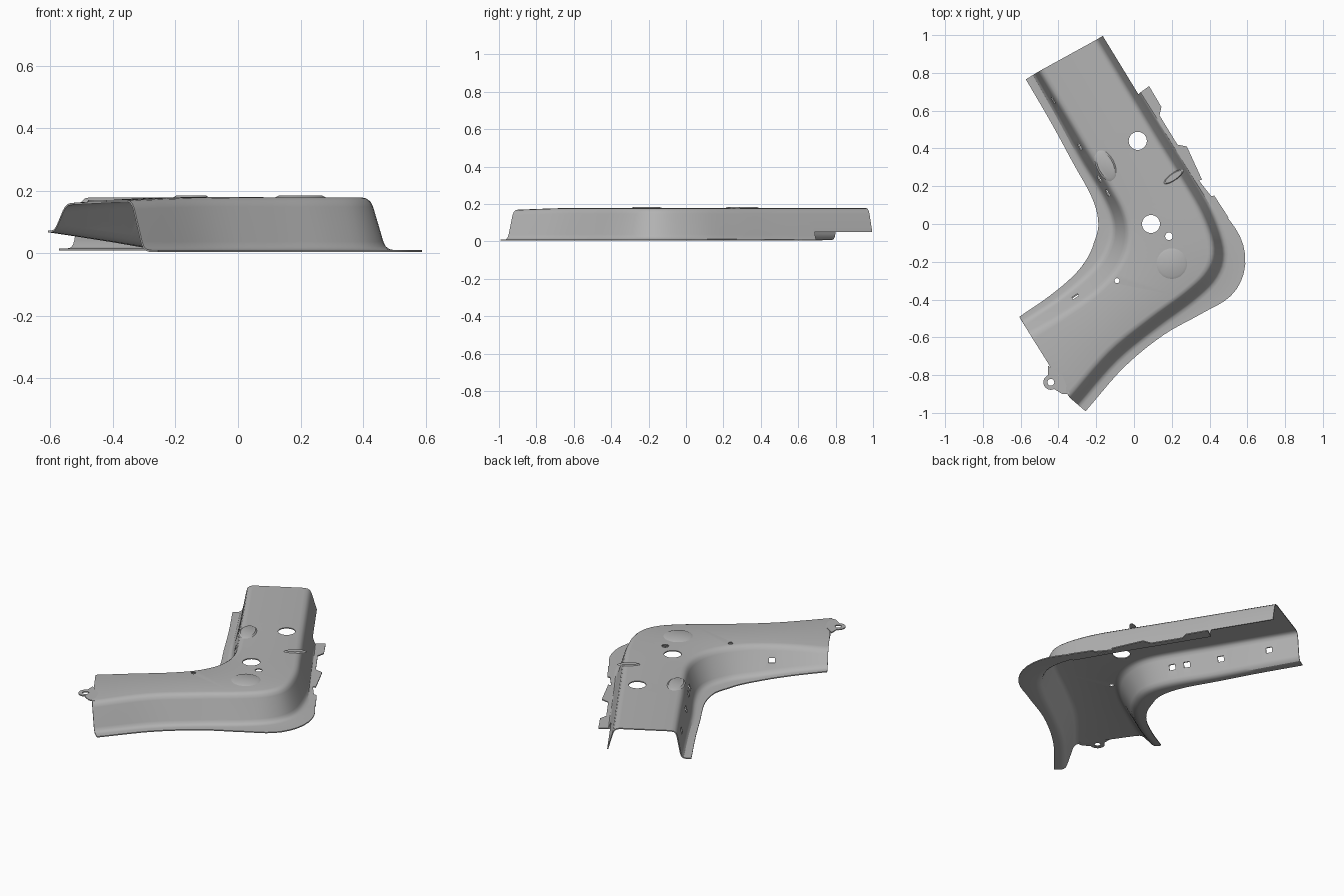
import bpy, bmesh, math
from mathutils import Vector, Matrix

old = bpy.data.objects.get("Cube")
if old:
    bpy.data.objects.remove(old, do_unlink=True)

steel = bpy.data.materials.new("plain_grey_steel")
steel.use_nodes = True
GREY = (0.45, 0.45, 0.45, 1)
steel.diffuse_color = GREY
steel.node_tree.nodes["Principled BSDF"].inputs["Base Color"].default_value = GREY

STEPS = 5       # samples between stations
SHEET = 0.006   # metal thickness
TOP = 0.176


def make_object(name, bm):
    bmesh.ops.recalc_face_normals(bm, faces=bm.faces)
    mesh = bpy.data.meshes.new(name)
    bm.to_mesh(mesh)
    bm.free()
    mesh.materials.append(steel)
    obj = bpy.data.objects.new(name, mesh)
    bpy.context.collection.objects.link(obj)
    return obj


def activate(obj):
    bpy.ops.object.select_all(action='DESELECT')
    obj.select_set(True)
    bpy.context.view_layer.objects.active = obj


def smooth(values):
    """Catmull-Rom samples through a list of vectors."""
    pts = [2 * values[0] - values[1]] + values + [2 * values[-1] - values[-2]]
    out = []
    for a, b, c, d in zip(pts, pts[1:], pts[2:], pts[3:]):
        for k in range(STEPS):
            t = k / STEPS
            out.append(0.5 * (2 * b + (c - a) * t + (2 * a - 5 * b + 4 * c - d) * t * t
                              + (3 * b - a - 3 * c + d) * t ** 3))
    return out + [values[-1]]


def rail_sections(line, slope, flange, foot_z, top_z, side):
    """Top edge, wall foot and flange edge for each sample of one side."""
    edge = smooth([Vector(p) for p in line])
    extra = smooth([Vector(v) for v in zip(slope, flange, foot_z)])
    tops = smooth([Vector((z, 0)) for z in top_z])
    rows = []
    for i, p in enumerate(edge):
        t = (edge[min(i + 1, len(edge) - 1)] - edge[max(i - 1, 0)]).normalized()
        n = Vector((-t.y, t.x)) * side
        s, f, z = extra[i]
        rows.append([(p + n * (s + f)).to_3d() + Vector((0, 0, z)),
                     (p + n * s).to_3d() + Vector((0, 0, z)),
                     p.to_3d() + Vector((0, 0, tops[i].x))])
    return rows


def rounded(points, radius):
    """Round the inner corners of a section."""
    out = [points[0]]
    for a, b, c in zip(points, points[1:], points[2:]):
        p = b + (a - b).normalized() * min(radius, (a - b).length * 0.45)
        q = b + (c - b).normalized() * min(radius, (c - b).length * 0.45)
        for k in range(4):
            t = k / 3
            out.append(p * (1 - t) ** 2 + b * 2 * t * (1 - t) + q * t * t)
    return out + [points[-1]]


def plate(name, outline, z):
    bm = bmesh.new()
    face = bm.faces.new([bm.verts.new((x, y, z)) for x, y in outline])
    up = bmesh.ops.extrude_face_region(bm, geom=[face])["geom"]
    bmesh.ops.translate(bm, verts=[v for v in up if isinstance(v, bmesh.types.BMVert)],
                        vec=(0, 0, SHEET))
    return make_object(name, bm)


# Edge lines of the channel, from the back arm round the bend to the front arm
inner_line = [(-.50, .81), (-.36, .58), (-.24, .38), (-.13, .20), (-.06, .07), (-.035, -.04),
              (-.05, -.15), (-.11, -.26), (-.22, -.37), (-.38, -.48), (-.55, -.585)]
outer_line = [(-.20, .975), (-.02, .68), (.12, .45), (.25, .24), (.36, .05), (.42, -.13),
              (.39, -.25), (.28, -.36), (.09, -.50), (-.13, -.68), (-.34, -.92)]
inner = rail_sections(inner_line,
                      [.03, .04, .05, .05, .06, .07, .08, .08, .08, .07, .07],
                      [.055, .05, .05, .06, .08, .09, .09, .08, .06, .05, .04],
                      [.012] * 7 + [.014, .022, .045, .07],
                      [TOP] * 9 + [.17, .157], -1)
outer = rail_sections(outer_line, [.05] * 11,
                      [.01, .01, .02, .02, .05, .11, .13, .09, .06, .06, .06],
                      [.007] * 11, [TOP] * 10 + [.168], 1)

# Pressed channel: flange, wall, top, wall, flange
bm = bmesh.new()
rows = [[bm.verts.new(p) for p in rounded(a + b[::-1], 0.03)] for a, b in zip(inner, outer)]
for r, s in zip(rows, rows[1:]):
    for j in range(len(r) - 1):
        bm.faces.new((r[j], r[j + 1], s[j + 1], s[j]))
channel = make_object("pressed_channel", bm)

# Cutters for the round holes, the wall slots and the raised back edge
bm = bmesh.new()
for x, y, radius in [(.02, .44, .048), (.09, 0, .048), (.185, -.065, .02), (-.09, -.30, .013)]:
    bmesh.ops.create_cone(bm, cap_ends=True, segments=32, radius1=radius, radius2=radius,
                          depth=.1, matrix=Matrix.Translation((x, y, TOP)))


def cut_box(x, y, z, size, angle):
    bmesh.ops.create_cube(bm, size=1, matrix=Matrix.Translation((x, y, z))
                          @ Matrix.Rotation(math.radians(angle), 4, 'Z')
                          @ Matrix.Diagonal((*size, 1)))


for x, y in [(-.14, .165), (-.19, .235), (-.30, .40), (-.45, .64)]:
    cut_box(x, y, .1, (.16, .035, .03), 31)
cut_box(-.31, -.385, .1, (.035, .16, .025), 33)
cut_box(-.085, .88, -.05, (.2, .44, .2), 31)
cutter = make_object("hole_cutter", bm)
cutter.hide_render = True

solid = channel.modifiers.new("sheet", 'SOLIDIFY')
solid.thickness = SHEET
solid.offset = 0
cut = channel.modifiers.new("holes", 'BOOLEAN')
cut.operation = 'DIFFERENCE'
cut.solver = 'EXACT'
cut.object = cutter
activate(channel)
for name in ("sheet", "holes"):
    bpy.ops.object.modifier_apply(modifier=name)
bpy.data.objects.remove(cutter, do_unlink=True)
bpy.ops.object.shade_smooth_by_angle(angle=math.radians(30))

# Stepped welding tabs along the outer flange
plate("outer_flange_tabs", [(.025, .69), (.08, .73), (.145, .62), (.135, .575), (.23, .42),
                            (.28, .41), (.36, .235), (.33, .225), (.38, .145), (.425, .15),
                            (.50, .035), (.44, .0), (.41, .05), (.30, .24), (.17, .45)], .004)

# End tab: a ring around its hole with a web back to the channel
centre = Vector((-.44, -.838))
bm = bmesh.new()
ring = []
for k in range(24):
    d = Vector((math.cos(k * math.tau / 24), math.sin(k * math.tau / 24)))
    ring.append([bm.verts.new((*(centre + d * r), z)) for r, z in
                 [(.018, .164), (.04, .164), (.04, .17), (.018, .17)]])
for a, b in zip(ring, ring[1:] + ring[:1]):
    for j in range(4):
        bm.faces.new((a[j], a[j - 1], b[j - 1], b[j]))
make_object("end_tab_ring", bm)
plate("end_tab_web", [(-.455, -.75), (-.455, -.803), (-.418, -.815), (-.403, -.85),
                      (-.42, -.875), (-.38, -.90), (-.34, -.90), (-.38, -.80)], .164)

# Shallow pressed pads on the top
for name, x, y, sx, sy, angle in [("round_pad", .20, -.21, .085, .085, 0),
                                  ("oval_pad", -.15, .31, .05, .09, 25),
                                  ("corner_dart", .21, .25, .065, .02, 35)]:
    bm = bmesh.new()
    bmesh.ops.create_cone(bm, cap_ends=True, segments=32, radius1=1, radius2=.8, depth=.008,
                          matrix=Matrix.Translation((x, y, TOP + .005))
                          @ Matrix.Rotation(math.radians(angle), 4, 'Z')
                          @ Matrix.Diagonal((sx, sy, 1, 1)))
    activate(make_object(name, bm))
    bpy.ops.object.shade_smooth_by_angle(angle=math.radians(30))
